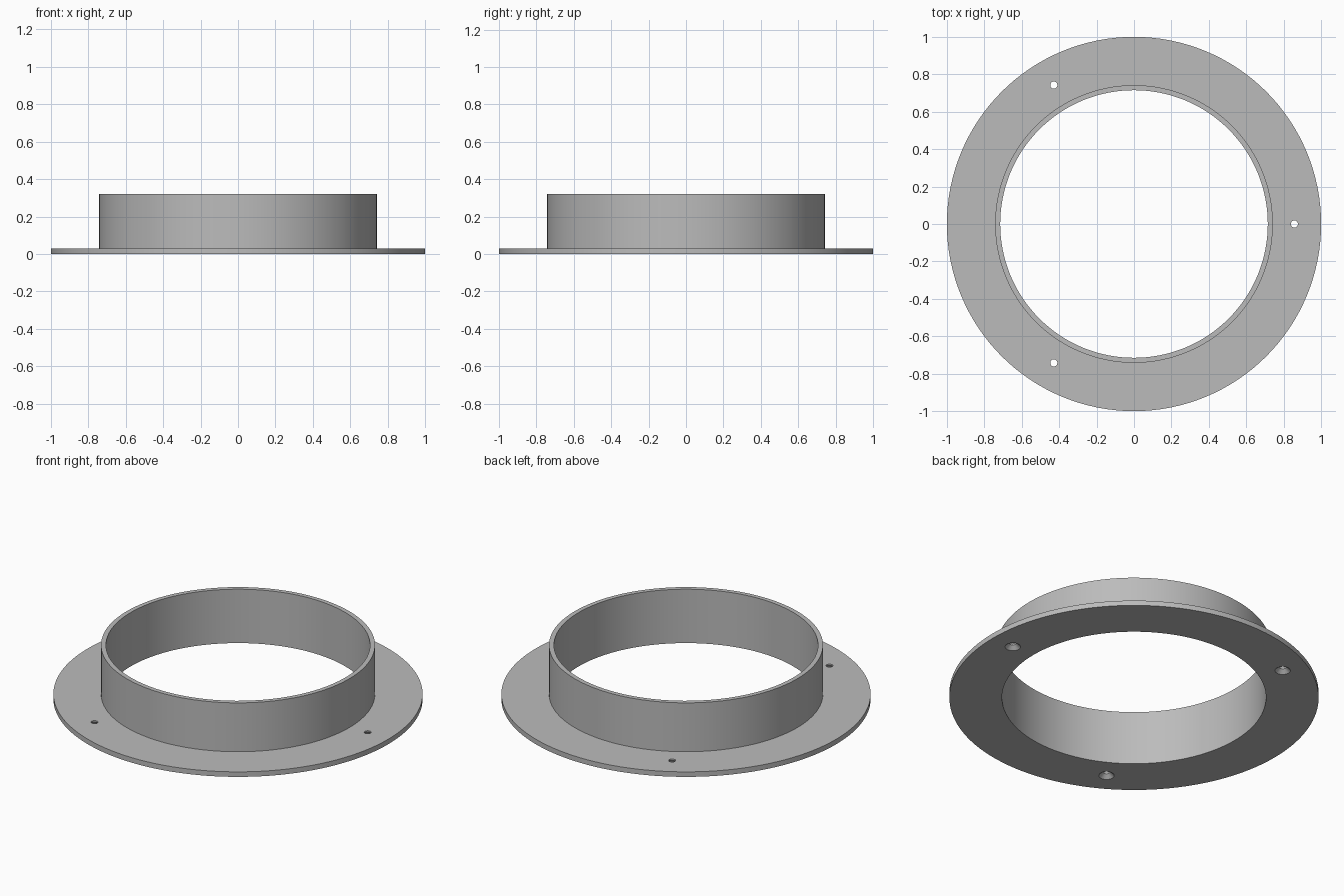
import bpy
import bmesh
from math import cos, sin, pi, radians

cube = bpy.data.objects.get("Cube")
if cube:
    bpy.data.objects.remove(cube)

INNER_R, COLLAR_R, FLANGE_R = 0.715, 0.742, 1.0
FLANGE_H, COLLAR_H = 0.03, 0.322
HOLE_R, SINK_R, BOLT_CIRCLE = 0.019, 0.042, 0.857

grey = bpy.data.materials.new("plain grey")
grey.use_nodes = True
colour = (0.5, 0.5, 0.5, 1)
grey.diffuse_color = colour
grey.node_tree.nodes["Principled BSDF"].inputs["Base Color"].default_value = colour


def revolve(name, profile, segments, centre=(0, 0), closed=False):
    """Turn an (r, z) profile about a vertical axis; open profiles get end caps."""
    bm = bmesh.new()
    rings = []
    for r, z in profile:
        angles = [2 * pi * i / segments for i in range(segments)]
        rings.append([bm.verts.new((centre[0] + r * cos(a), centre[1] + r * sin(a), z))
                      for a in angles])
    pairs = list(zip(rings, rings[1:]))
    if closed:
        pairs.append((rings[-1], rings[0]))
    else:
        bm.faces.new(rings[0])
        bm.faces.new(rings[-1])
    for low, high in pairs:
        for i in range(segments):
            j = (i + 1) % segments
            bm.faces.new((low[i], low[j], high[j], high[i]))
    bmesh.ops.recalc_face_normals(bm, faces=bm.faces)
    mesh = bpy.data.meshes.new(name)
    bm.to_mesh(mesh)
    bm.free()
    mesh.materials.append(grey)
    obj = bpy.data.objects.new(name, mesh)
    bpy.context.collection.objects.link(obj)
    return obj


# Flange and collar turned as one solid
body = revolve("flanged_collar", [
    (INNER_R, 0), (FLANGE_R, 0), (FLANGE_R, FLANGE_H),
    (COLLAR_R, FLANGE_H), (COLLAR_R, COLLAR_H), (INNER_R, COLLAR_H),
], 128, closed=True)
bpy.context.view_layer.objects.active = body
body.select_set(True)

# Three screw holes, countersunk from below
slope = (SINK_R - HOLE_R) / 0.022
for k in range(3):
    a = radians(120 * k)
    cutter = revolve("screw_hole_cutter", [
        (SINK_R + slope * 0.01, -0.01), (HOLE_R, 0.022), (HOLE_R, 0.06),
    ], 32, centre=(BOLT_CIRCLE * cos(a), BOLT_CIRCLE * sin(a)))
    cutter.hide_render = True
    cut = body.modifiers.new("screw_hole", "BOOLEAN")
    cut.operation = "DIFFERENCE"
    cut.solver = "EXACT"
    cut.object = cutter
    bpy.ops.object.modifier_apply(modifier=cut.name)
    bpy.data.objects.remove(cutter)

bpy.ops.object.select_all(action="DESELECT")
body.select_set(True)
bpy.ops.object.shade_smooth_by_angle(angle=radians(30))
